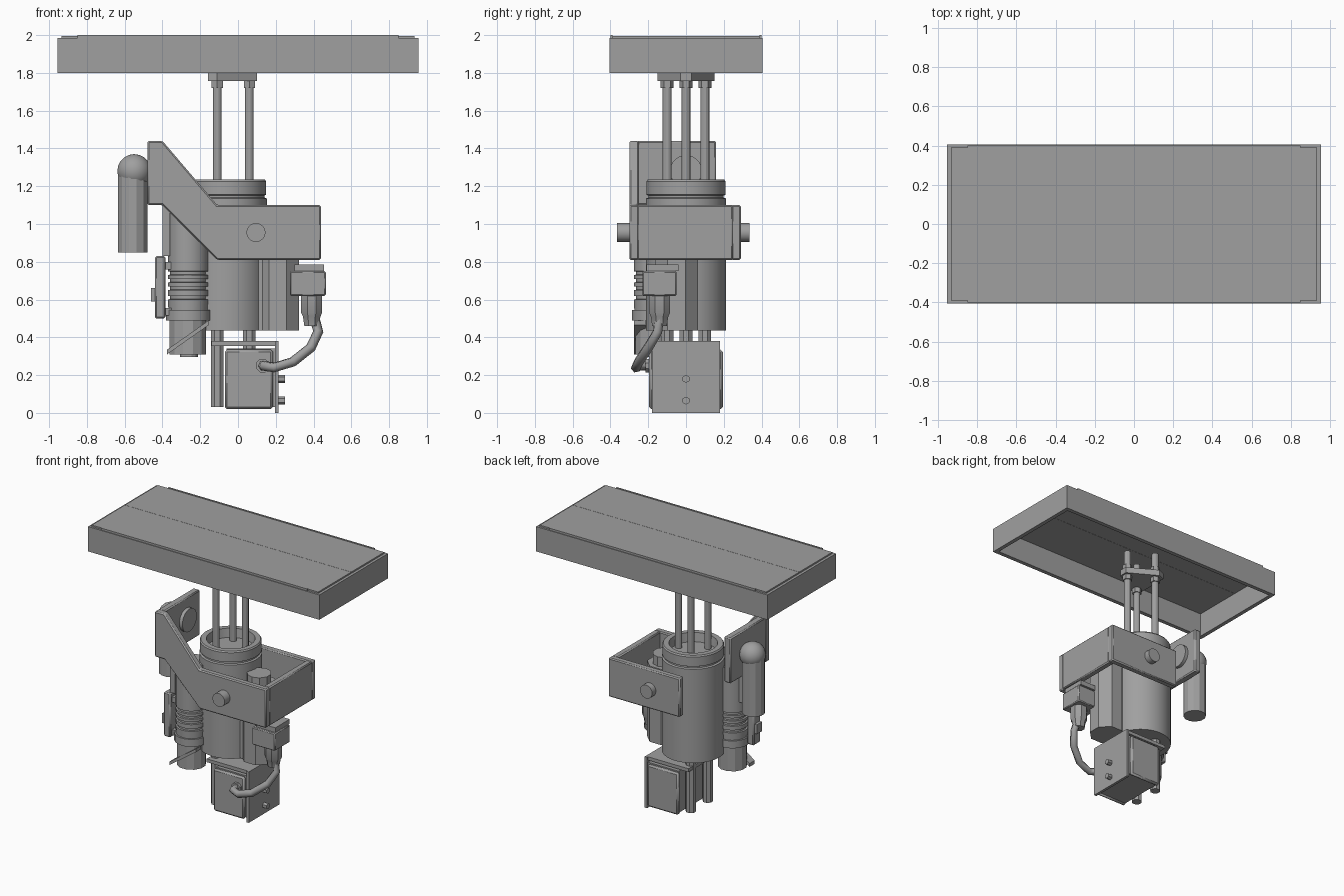
import bpy, bmesh, math
from mathutils import Vector

if "Cube" in bpy.data.objects:
    bpy.data.objects.remove(bpy.data.objects["Cube"])

grey = bpy.data.materials.new("mid_grey")
grey.diffuse_color = (0.35, 0.35, 0.35, 1)
grey.use_nodes = True
grey.node_tree.nodes["Principled BSDF"].inputs["Base Color"].default_value = grey.diffuse_color


def finish(name, bm, bevel=0.0):
    bmesh.ops.remove_doubles(bm, verts=bm.verts, dist=1e-5)
    bmesh.ops.recalc_face_normals(bm, faces=bm.faces)
    me = bpy.data.meshes.new(name)
    bm.to_mesh(me)
    bm.free()
    me.materials.append(grey)
    ob = bpy.data.objects.new(name, me)
    bpy.context.collection.objects.link(ob)
    if bevel:
        m = ob.modifiers.new("bevel", 'BEVEL')
        m.width, m.segments, m.limit_method = bevel, 1, 'ANGLE'
    return ob


def prism(name, pts, vec, bevel=0.0):
    """Extrude a flat polygon along vec."""
    bm = bmesh.new()
    f = bm.faces.new([bm.verts.new(p) for p in pts])
    r = bmesh.ops.extrude_face_region(bm, geom=[f], use_keep_orig=True)
    bmesh.ops.translate(bm, vec=Vector(vec),
                        verts=[v for v in r["geom"] if isinstance(v, bmesh.types.BMVert)])
    return finish(name, bm, bevel)


def box(name, x0, x1, y0, y1, z0, z1, bevel=0.0):
    return prism(name, [(x0, y0, z0), (x1, y0, z0), (x1, y1, z0), (x0, y1, z0)],
                 (0, 0, z1 - z0), bevel)


def lathe(name, x, y, prof, n=32, axis='Z', z=0.0):
    """Revolve (radius, height) pairs, then point the axis along Z, X or Y."""
    bm = bmesh.new()
    rings = []
    for r, h in prof:
        ring = []
        for i in range(n):
            a = 2 * math.pi * (i + 0.5) / n
            p, q = r * math.cos(a), r * math.sin(a)
            co = {'Z': (p, q, h), 'X': (h, p, q), 'Y': (p, h, q)}[axis]
            ring.append(bm.verts.new((x + co[0], y + co[1], z + co[2])))
        rings.append(ring)
    for a, b in zip(rings, rings[1:]):
        for i in range(n):
            j = (i + 1) % n
            bm.faces.new((a[i], a[j], b[j], b[i]))
    bmesh.ops.dissolve_degenerate(bm, dist=1e-6, edges=bm.edges)
    return finish(name, bm)


def rod(name, x, y, z0, z1, r, n=12, axis='Z', z=0.0):
    return lathe(name, x, y, [(0, z0), (r, z0), (r, z1), (0, z1)], n, axis, z)


# Tray: four walls, closed on top by a thin deck of two leaves
for s in (-1, 1):
    ya, yb = sorted((s * 0.375, s * 0.405))
    box("tray_long_wall", -0.955, 0.955, ya, yb, 1.80, 1.985)
    xa, xb = sorted((s * 0.925, s * 0.955))
    box("tray_end_wall", xa, xb, -0.375, 0.375, 1.80, 1.985)
    ya, yb = sorted((s * 0.0008, s * 0.39))
    box("deck_leaf", -0.935, 0.935, ya, yb, 1.98, 1.996)
    ya, yb = sorted((s * 0.388, s * 0.40))
    box("deck_edge_strip", -0.85, 0.85, ya, yb, 1.98, 2.0)

# Three lift rods and the plate tying them together
for x, y in ((0.06, 0), (-0.11, 0.1), (-0.11, -0.1)):
    rod("lift_rod", x, y, 0.3, 1.95, 0.024)
    rod("rod_nut", x, y, 1.72, 1.757, 0.034, 6)
    rod("rod_top_nut", x, y, 1.80, 1.84, 0.034, 6)
    if x < 0:
        rod("rod_foot", x, y, 0.03, 0.44, 0.036, 8)
    else:
        rod("rod_foot", x, y, 0.33, 0.44, 0.036, 8)
prism("rod_plate", [(0.10, -0.03, 1.757), (0.10, 0.03, 1.757), (-0.11, 0.15, 1.757),
                    (-0.16, 0.13, 1.757), (-0.16, -0.13, 1.757), (-0.11, -0.15, 1.757)],
      (0, 0, 0.045))

# Main barrel with a recessed, ringed top
lathe("main_barrel", -0.06, 0, [(0, 0.435), (0.213, 0.435), (0.213, 1.135), (0.20, 1.14),
                                (0.20, 1.15), (0.21, 1.155), (0.21, 1.225), (0.203, 1.235),
                                (0.165, 1.235), (0.155, 1.17), (0, 1.17)], 40)

# Motor lobe beside the barrel
rod("motor_lobe", 0.21, -0.05, 0.435, 1.0, 0.122, 8)
rod("motor_cap", 0.21, -0.05, 1.0, 1.07, 0.085, 10)
box("lobe_bridge", 0.05, 0.20, -0.13, 0.05, 0.437, 0.98)

# Cradle: front wall rising into an arm, end wall, back wall, upright plate
arm = [(-0.48, 1.44), (-0.40, 1.44), (-0.11, 1.10), (0.44, 1.10),
       (0.44, 0.81), (-0.11, 0.81), (-0.40, 1.10), (-0.48, 1.10)]
prism("cradle_front_wall", [(x, -0.30, z) for x, z in arm], (0, 0.05, 0), 0.008)
box("cradle_end_wall", 0.39, 0.44, -0.26, 0.25, 0.81, 1.10, 0.008)
box("cradle_back_wall", -0.15, 0.44, 0.24, 0.29, 0.81, 1.10, 0.008)
box("arm_plate", -0.48, -0.425, -0.26, 0.16, 1.10, 1.44, 0.008)
rod("arm_plate_disc", 0, 0, -0.43, -0.40, 0.085, 24, 'X', 1.28)
rod("front_pivot", 0.095, 0, -0.365, -0.29, 0.05, 24, 'Y', 0.955)
rod("back_pivot", 0.095, 0, 0.28, 0.335, 0.05, 24, 'Y', 0.955)

# Handle hanging from a ball on the arm plate
ball = [(0.09 * math.sin(math.pi * i / 10), -0.09 * math.cos(math.pi * i / 10))
        for i in range(11)]
lathe("handle_ball", -0.55, 0, [(r, h + 1.28) for r, h in ball], 20)
rod("handle_grip", -0.557, 0, 0.85, 1.27, 0.08, 12)

# Ribbed sleeve with collar, nozzle and side latch
ribs = [(0, 0.53), (0.105, 0.53)]
for z in (0.61, 0.66, 0.70, 0.74):
    ribs += [(0.108, z - 0.01), (0.096, z - 0.008), (0.096, z + 0.008), (0.108, z + 0.01)]
ribs += [(0.108, 1.08), (0, 1.08)]
lathe("ribbed_sleeve", -0.265, -0.17, ribs, 16)
rod("sleeve_collar", -0.265, -0.17, 0.49, 0.545, 0.118, 16)
rod("nozzle", -0.265, -0.17, 0.31, 0.50, 0.10, 12)
rod("nozzle_tip", -0.26, -0.17, 0.295, 0.32, 0.05, 12)
prism("nozzle_strap", [(-0.375, -0.275, 0.31), (-0.375, -0.275, 0.335),
                       (-0.155, -0.275, 0.49), (-0.155, -0.275, 0.465)], (0, 0.06, 0))
box("latch_bar", -0.44, -0.385, -0.25, -0.17, 0.50, 0.83, 0.008)
box("latch_knob", -0.46, -0.43, -0.24, -0.18, 0.59, 0.66)
for z in (0.515, 0.76):
    box("latch_link", -0.40, -0.34, -0.23, -0.18, z, z + 0.04)
box("sleeve_mount", -0.40, -0.36, -0.23, -0.11, 0.83, 1.10)

# Plug and cable
box("plug_body", 0.275, 0.465, -0.23, -0.05, 0.62, 0.75, 0.006)
box("plug_top", 0.30, 0.455, -0.21, -0.04, 0.75, 0.785)
lathe("plug_neck", 0.39, -0.14, [(0, 0.46), (0.042, 0.46), (0.05, 0.51), (0.06, 0.53),
                                 (0.06, 0.625), (0, 0.625)], 8)
path = [(0.40, -0.14, 0.52), (0.425, -0.15, 0.43), (0.385, -0.20, 0.345),
        (0.29, -0.25, 0.27), (0.19, -0.265, 0.24), (0.135, -0.25, 0.25), (0.13, -0.18, 0.25)]
cu = bpy.data.curves.new("cable", 'CURVE')
cu.dimensions = '3D'
cu.bevel_depth, cu.bevel_resolution, cu.use_fill_caps = 0.027, 1, True
sp = cu.splines.new('POLY')
sp.points.add(len(path) - 1)
for p, co in zip(sp.points, path):
    p.co = (*co, 1)
cu.materials.append(grey)
bpy.context.collection.objects.link(bpy.data.objects.new("cable", cu))
rod("cable_socket", 0.13, 0, -0.215, -0.18, 0.038, 8, 'Y', 0.25)

# Control box under the barrel, with covers and angle bracket
box("control_box", -0.06, 0.195, -0.17, 0.17, 0.03, 0.34)
for s in (-1, 1):
    ya, yb = sorted((s * 0.165, s * 0.195))
    box("box_cover", -0.07, 0.185, ya, yb, 0.02, 0.335, 0.012)
box("bracket_plate", 0.195, 0.215, -0.18, 0.18, 0.0, 0.38)
box("bracket_top", -0.14, 0.20, -0.17, 0.17, 0.355, 0.38)
for z in (0.065, 0.18):
    rod("bracket_bolt", 0, 0, 0.21, 0.25, 0.021, 6, 'X', z)

# Smooth round parts, keep edges sharp
for ob in bpy.context.scene.objects:
    if ob.type == 'MESH':
        ob.select_set(True)
        bpy.context.view_layer.objects.active = ob
bpy.ops.object.shade_smooth_by_angle(angle=math.radians(25))
